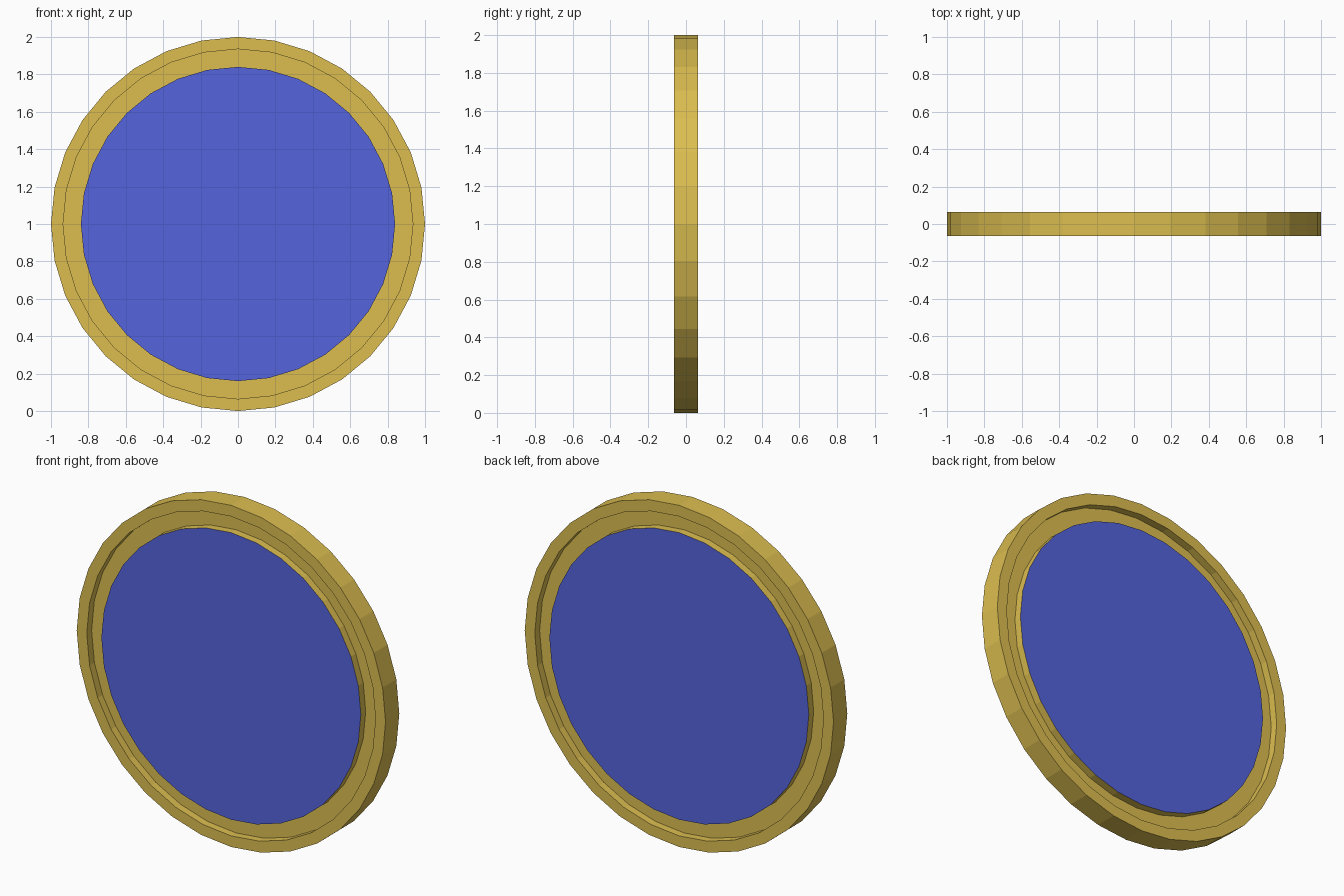
import bpy, bmesh, math

cube = bpy.data.objects.get("Cube")
if cube:
    bpy.data.objects.remove(cube, do_unlink=True)


def material(name, srgb):
    lin = [((c / 255 + 0.055) / 1.055) ** 2.4 for c in srgb]
    m = bpy.data.materials.new(name)
    m.use_nodes = True
    m.diffuse_color = (*lin, 1)
    bsdf = next(n for n in m.node_tree.nodes if n.type == 'BSDF_PRINCIPLED')
    bsdf.inputs["Base Color"].default_value = (*lin, 1)
    return m


gold = material("gold", (220, 190, 80))
blue = material("blue", (85, 100, 220))

SIDES = 32
HALF = 0.0635      # half thickness of the rim and centre disc
GROOVE = 0.0185    # half thickness at the bottom of the groove
DISC_R, LIP_R, RIM_R = 0.84, 0.935, 1.0

# Front half of the cross-section (radius, y), mirrored for the back
front = [(DISC_R, -HALF), (DISC_R, -GROOVE), (LIP_R, -GROOVE),
         (LIP_R, -HALF), (RIM_R, -HALF)]
profile = front + [(r, -y) for r, y in reversed(front)]

# Lathe the cross-section around the y axis
bm = bmesh.new()
rings = []
for r, y in profile:
    angles = [2 * math.pi * i / SIDES for i in range(SIDES)]
    rings.append([bm.verts.new((r * math.cos(a), y, 1 + r * math.sin(a)))
                  for a in angles])
for a, b in zip(rings, rings[1:]):
    for i in range(SIDES):
        j = (i + 1) % SIDES
        bm.faces.new((a[i], a[j], b[j], b[i]))

# Blue faces on both sides of the centre disc
for ring in (rings[0], rings[-1]):
    bm.faces.new(ring).material_index = 1
bmesh.ops.recalc_face_normals(bm, faces=bm.faces)

mesh = bpy.data.meshes.new("grooved_medallion")
bm.to_mesh(mesh)
bm.free()
mesh.materials.append(gold)
mesh.materials.append(blue)
obj = bpy.data.objects.new("grooved_medallion", mesh)
bpy.context.collection.objects.link(obj)
